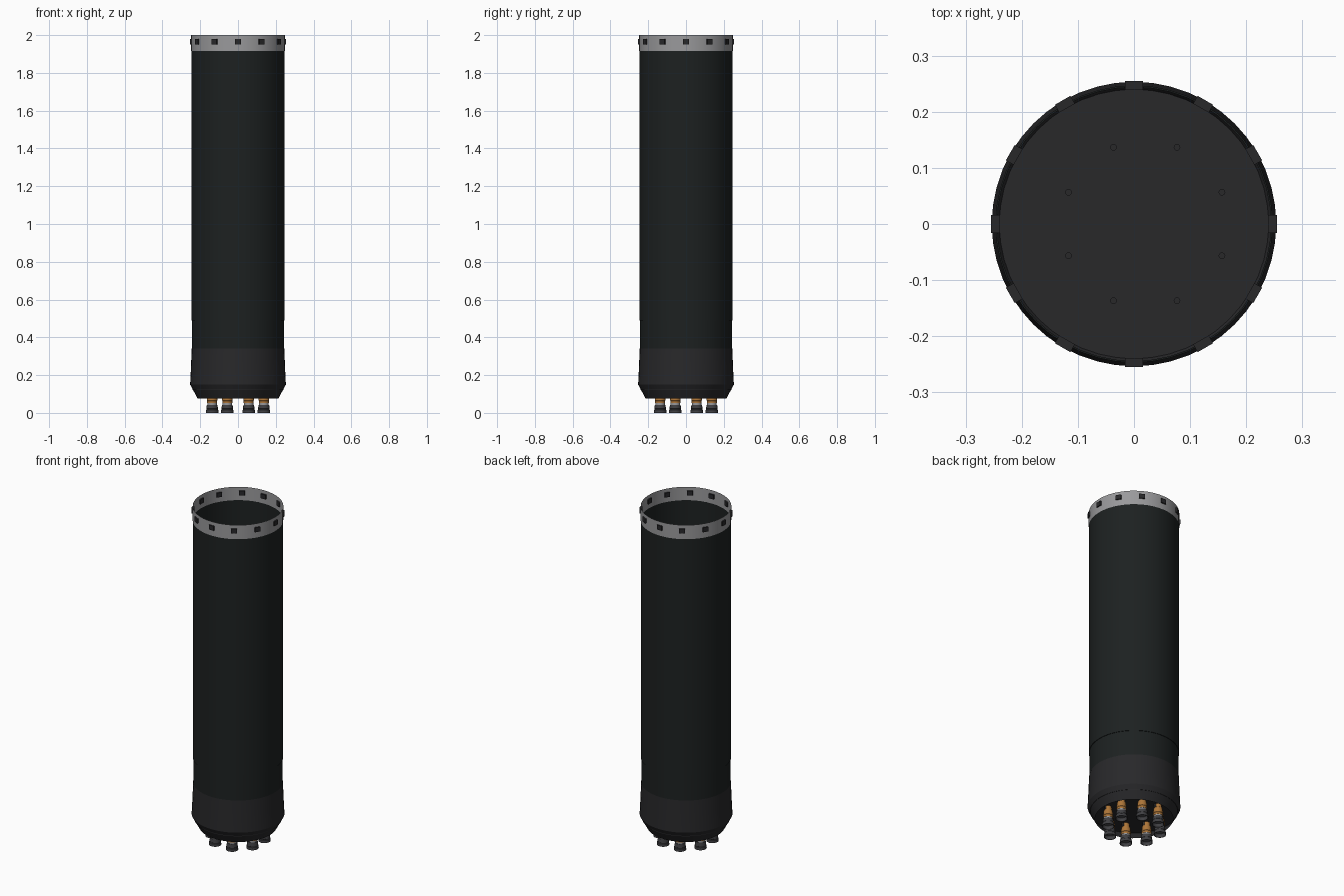
import bpy, math

if "Cube" in bpy.data.objects:
    bpy.data.objects.remove(bpy.data.objects["Cube"])

SIDES = 48


def material(name, r, g, b):
    m = bpy.data.materials.new(name)
    m.diffuse_color = (r, g, b, 1)
    m.use_nodes = True
    m.node_tree.nodes["Principled BSDF"].inputs["Base Color"].default_value = m.diffuse_color
    return m


BLACK = material("carbon_black", 0.012, 0.015, 0.015)
DARK = material("dark_grey", 0.021, 0.021, 0.023)
METAL = material("light_metal", 0.32, 0.32, 0.33)
COPPER = material("copper", 0.42, 0.18, 0.04)
NOZZLE = material("nozzle_grey", 0.05, 0.05, 0.055)


def lathe(name, profile, mat, sides=SIDES, loc=(0, 0, 0)):
    """Spin an (r, z) profile about z; r = 0 closes the end with a cap."""
    verts, faces, rings = [], [], []
    for r, z in profile:
        n = 1 if r == 0 else sides
        start = len(verts)
        for i in range(n):
            a = 2 * math.pi * i / sides
            verts.append((r * math.cos(a), r * math.sin(a), z))
        rings.append([start + i % n for i in range(sides)])
    for lo, hi in zip(rings, rings[1:]):
        for i in range(sides):
            j = (i + 1) % sides
            f = list(dict.fromkeys([lo[i], lo[j], hi[j], hi[i]]))
            faces.append(f)
    me = bpy.data.meshes.new(name)
    me.from_pydata(verts, [], faces)
    me.materials.append(mat)
    ob = bpy.data.objects.new(name, me)
    bpy.context.collection.objects.link(ob)
    ob.location = loc
    bpy.context.view_layer.objects.active = ob
    ob.select_set(True)
    bpy.ops.object.shade_smooth_by_angle(angle=math.radians(25))
    ob.select_set(False)
    return ob


# Hollow body tube, slightly necked just above the skirt
lathe("body_tube", [(0.244, 0.33), (0.244, 0.49), (0.247, 0.49), (0.247, 1.92)], BLACK)

# Flared engine skirt with tapered lower edge
lathe("engine_skirt", [(0.213, 0.075), (0.2535, 0.15), (0.25, 0.22), (0.245, 0.34)], DARK)

# Recessed plate carrying the engines
lathe("engine_plate", [(0, 0.122), (0.24, 0.122), (0.24, 0.126), (0, 0.126)], DARK)

# Light collar at the open top
lathe("top_collar", [(0.2475, 1.915), (0.2475, 2.0)], METAL)

# Twelve latch blocks passing through the collar
for i in range(12):
    a = math.tau * i / 12
    bpy.ops.mesh.primitive_cube_add(
        size=1, location=(0.2465 * math.cos(a), 0.2465 * math.sin(a), 1.965),
        rotation=(0, 0, a))
    latch = bpy.context.object
    latch.name = f"latch_{i + 1}"
    latch.scale = (0.016, 0.032, 0.027)
    latch.data.materials.append(DARK)
    latch.select_set(False)

# Ring of eight engines: copper chamber, light joint ring, banded nozzle, feed pipe
for i in range(8):
    a = math.tau * (i + 0.5) / 8
    loc = (0.148 * math.cos(a), 0.148 * math.sin(a), 0)
    lathe(f"engine_chamber_{i + 1}",
          [(0.019, 0.124), (0.021, 0.1), (0.024, 0.098), (0.028, 0.066),
           (0.0265, 0.064), (0.0265, 0.052), (0, 0.052)], COPPER, 24, loc)
    lathe(f"joint_ring_{i + 1}", [(0.025, 0.054), (0.025, 0.042)], METAL, 24, loc)
    lathe(f"nozzle_{i + 1}",
          [(0, 0.03), (0.027, 0.02), (0.031, 0.0), (0.034, 0.0), (0.033, 0.015),
           (0.030, 0.017), (0.030, 0.021), (0.031, 0.022), (0.028, 0.043),
           (0, 0.043)], NOZZLE, 24, loc)
    lathe(f"feed_pipe_{i + 1}",
          [(0.006, 0.1), (0.006, 0.13), (0, 0.13)], DARK, 12,
          (loc[0] + 0.02, loc[1], 0))
